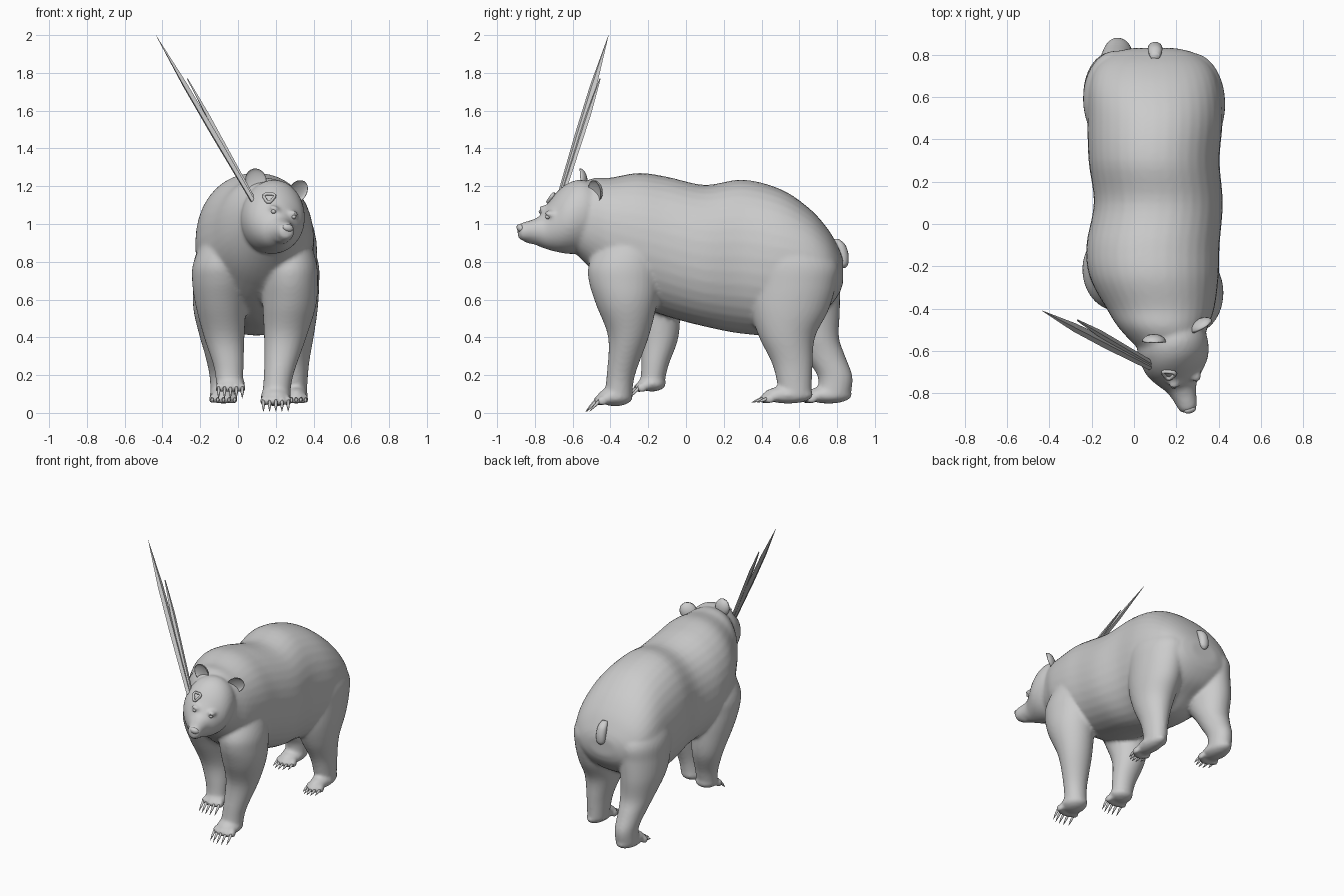
import bpy, bmesh, math
from mathutils import Vector, Matrix

if "Cube" in bpy.data.objects:
    bpy.data.objects.remove(bpy.data.objects["Cube"])


def finish(bm, name, smooth=True):
    bmesh.ops.recalc_face_normals(bm, faces=bm.faces)
    me = bpy.data.meshes.new(name)
    bm.to_mesh(me)
    bm.free()
    ob = bpy.data.objects.new(name, me)
    bpy.context.collection.objects.link(ob)
    for p in me.polygons:
        p.use_smooth = smooth
    return ob


def catmull(a, b, c, d, t):
    return [0.5 * (2 * q + (r - p) * t + (2 * p - 5 * q + 4 * r - s) * t * t
                   + (3 * q - p - 3 * r + s) * t ** 3) for p, q, r, s in zip(a, b, c, d)]


def loft(bm, rings, axis, mat=Matrix(), n=36, steps=5, power=2.0):
    """Closed tube through rings (cx, cy, cz, ra, rb) lying across the axis."""
    fine, last = [], len(rings) - 1
    for i in range(last):
        a, d = rings[max(i - 1, 0)], rings[min(i + 2, last)]
        fine += [catmull(a, rings[i], rings[i + 1], d, s / steps) for s in range(steps)]
    fine.append(rings[-1])
    loops = []
    for x, y, z, ra, rb in fine:
        loop = []
        for k in range(n):
            c, s = math.cos(2 * math.pi * k / n), math.sin(2 * math.pi * k / n)
            u = ra * math.copysign(abs(c) ** (2 / power), c)
            v = rb * math.copysign(abs(s) ** (2 / power), s)
            off = Vector((u, v, 0)) if axis == 'z' else Vector((u, 0, v))
            loop.append(bm.verts.new(mat @ (Vector((x, y, z)) + off)))
        loops.append(loop)
    for l0, l1 in zip(loops, loops[1:]):
        for k in range(n):
            bm.faces.new((l0[k], l0[(k + 1) % n], l1[(k + 1) % n], l1[k]))
    bm.faces.new(loops[0])
    bm.faces.new(loops[-1][::-1])


def blob(bm, loc, radii, mat=Matrix()):
    m = mat @ Matrix.Translation(loc) @ Matrix.Diagonal((*radii, 1))
    return bmesh.ops.create_uvsphere(bm, u_segments=20, v_segments=12, radius=1, matrix=m)['verts']


def shard(bm, base, tip, profile, n, flat=1.0):
    """Pointed sliver from base to tip; profile is (fraction, radius)."""
    base, tip = Vector(base), Vector(tip)
    d = tip - base
    m = Matrix.Translation(base) @ d.to_track_quat('Z', 'Y').to_matrix().to_4x4()
    loft(bm, [(0, 0, t * d.length, r, r * flat) for t, r in profile], 'z', m, n, 1)


skin = bmesh.new()

# Torso and neck: (y, centre x, centre z, half width, half height)
torso = [(-.62, .18, 1.03, .13, .15), (-.5, .14, 1.0, .205, .24), (-.4, .125, .96, .255, .285),
         (-.25, .095, .92, .305, .35), (-.1, .09, .88, .315, .37), (.1, .115, .832, .305, .375),
         (.3, .095, .827, .31, .408), (.5, .1, .8, .32, .385), (.65, .095, .79, .31, .295),
         (.75, .093, .765, .27, .21), (.81, .093, .75, .19, .12), (.832, .093, .75, .1, .06)]
loft(skin, [(x, y, z, w, h) for y, x, z, w, h in torso], 'y', power=2.15)

# Legs: (x, y, z, half width, half depth)
legs = [
    [(.25, -.28, .95, .12, .15), (.27, -.32, .8, .145, .19), (.275, -.325, .7, .148, .19),
     (.272, -.315, .57, .142, .16), (.25, -.305, .4, .112, .107), (.215, -.345, .2, .078, .075),
     (.2, -.36, .08, .075, .075)],
    [(-.05, -.22, .95, .12, .15), (-.08, -.22, .8, .155, .19), (-.088, -.21, .7, .155, .18),
     (-.09, -.18, .57, .135, .15), (-.073, -.145, .4, .107, .105), (-.05, -.165, .25, .08, .072),
     (-.045, -.18, .15, .07, .065)],
    [(.24, .5, .95, .13, .18), (.27, .56, .8, .155, .24), (.28, .565, .68, .15, .23),
     (.283, .548, .54, .138, .205), (.285, .535, .4, .115, .148), (.295, .565, .25, .08, .105),
     (.3, .58, .09, .064, .085)],
    [(-.05, .52, .95, .13, .18), (-.08, .58, .8, .155, .23), (-.09, .6, .68, .15, .215),
     (-.1, .63, .54, .135, .185), (-.092, .685, .4, .11, .125), (-.085, .735, .3, .088, .108),
     (-.077, .79, .19, .073, .092), (-.077, .78, .09, .07, .09)],
]
for leg in legs:
    loft(skin, leg, 'z')

# Paws: centre, radii; toes and claws follow from these
paws = [((.2, -.375, .085), (.082, .095, .05)), ((-.04, -.18, .155), (.078, .075, .042)),
        ((.308, .54, .095), (.062, .135, .046)), ((-.077, .755, .095), (.074, .125, .046))]
claws = bmesh.new()
for (x, y, z), (rx, ry, rz) in paws:
    blob(skin, (x, y, z), (rx, ry, rz))
    for k in range(5):
        f = (k - 2) / 2
        tx, ty = x + f * rx * .8, y - ry * (.93 - .22 * f * f)
        blob(skin, (tx, ty, z - .022), (rx * .24, .03, .026))
        shard(claws, (tx, ty - .015, z - .02), (tx, ty - .068, z - .078 if y < 0 else z - .04),
              [(0, .01), (.5, .008), (1, .001)], 6)
finish(claws, "claws")

# Head, turned and tilted to one side
H = Matrix.Translation((.19, -.6, 1.04)) @ Matrix.Rotation(math.radians(18), 4, 'Z') \
    @ Matrix.Rotation(math.radians(14), 4, 'Y')
head = [(.14, 0, .13, .16), (.05, 0, .165, .195), (-.02, -.01, .165, .19), (-.08, -.03, .148, .16),
        (-.13, -.058, .112, .12), (-.175, -.08, .075, .083), (-.22, -.082, .058, .062),
        (-.275, -.082, .045, .047), (-.295, -.082, .03, .033)]
loft(skin, [(0, y, z, w, h) for y, z, w, h in head], 'y', H)
blob(skin, (0, -.2, -.12), (.042, .075, .03), H)
for s in (-1, 1):
    blob(skin, (s * .055, -.145, .03), (.03, .03, .015), H)

bear = finish(skin, "bear_body")
remesh = bear.modifiers.new("merge", 'REMESH')
remesh.mode, remesh.voxel_size, remesh.use_smooth_shade = 'VOXEL', .0115, True
relax = bear.modifiers.new("relax", 'SMOOTH')
relax.factor, relax.iterations = .5, 6

# Cupped ears
for s, name in ((-1, "right_ear"), (1, "left_ear")):
    bm = bmesh.new()
    for v in blob(bm, (0, 0, 0), (.056, .036, .062)):
        if v.co.y < 0:
            v.co.y *= -.45
    m = H @ Matrix.Translation((s * .122, .07, .168)) @ Matrix.Rotation(s * .5, 4, 'Y') \
        @ Matrix.Rotation(s * .35, 4, 'Z')
    bm.transform(m)
    finish(bm, name)

# Eyes and nose
bm = bmesh.new()
for s in (-1, 1):
    blob(bm, (s * .058, -.158, .012), (.013, .013, .011), H)
finish(bm, "eyes")
bm = bmesh.new()
blob(bm, (0, -.288, -.062), (.03, .017, .02), H)
finish(bm, "nose")

# Tail
bm = bmesh.new()
loft(bm, [(.1, .79, .92, .02, .02), (.1, .815, .89, .032, .028), (.1, .83, .84, .035, .03),
          (.1, .835, .79, .03, .024), (.1, .835, .768, .01, .01)], 'z', n=16)
finish(bm, "tail")

# Ragged ring on the forehead
bm = bmesh.new()
ring_m = Matrix.Translation((.165, -.712, 1.14)) \
    @ Vector((-.1, -.8, .6)).to_track_quat('Z', 'Y').to_matrix().to_4x4()
N, M = 14, 6
grid = []
for i in range(N):
    a = 2 * math.pi * i / N
    R = .027 + .005 * math.sin(3 * a)
    grid.append([bm.verts.new(ring_m @ Vector((
        (R + .009 * math.cos(b)) * math.cos(a), (R + .009 * math.cos(b)) * math.sin(a),
        .011 * math.sin(b)))) for b in (2 * math.pi * j / M for j in range(M))])
for i in range(N):
    for j in range(M):
        p, q = grid[i], grid[(i + 1) % N]
        bm.faces.new((p[j], q[j], q[(j + 1) % M], p[(j + 1) % M]))
finish(bm, "forehead_ring")

# Long spike made of flat slivers
bm = bmesh.new()
shard(bm, (.08, -.675, 1.12), (-.435, -.41, 2.0),
      [(0, .018), (.4, .023), (.7, .02), (1, .0008)], 4, .7)
shard(bm, (.09, -.665, 1.12), (-.268, -.455, 1.77), [(0, .014), (.7, .016), (1, .004)], 4, .7)
finish(bm, "head_spike", False)
